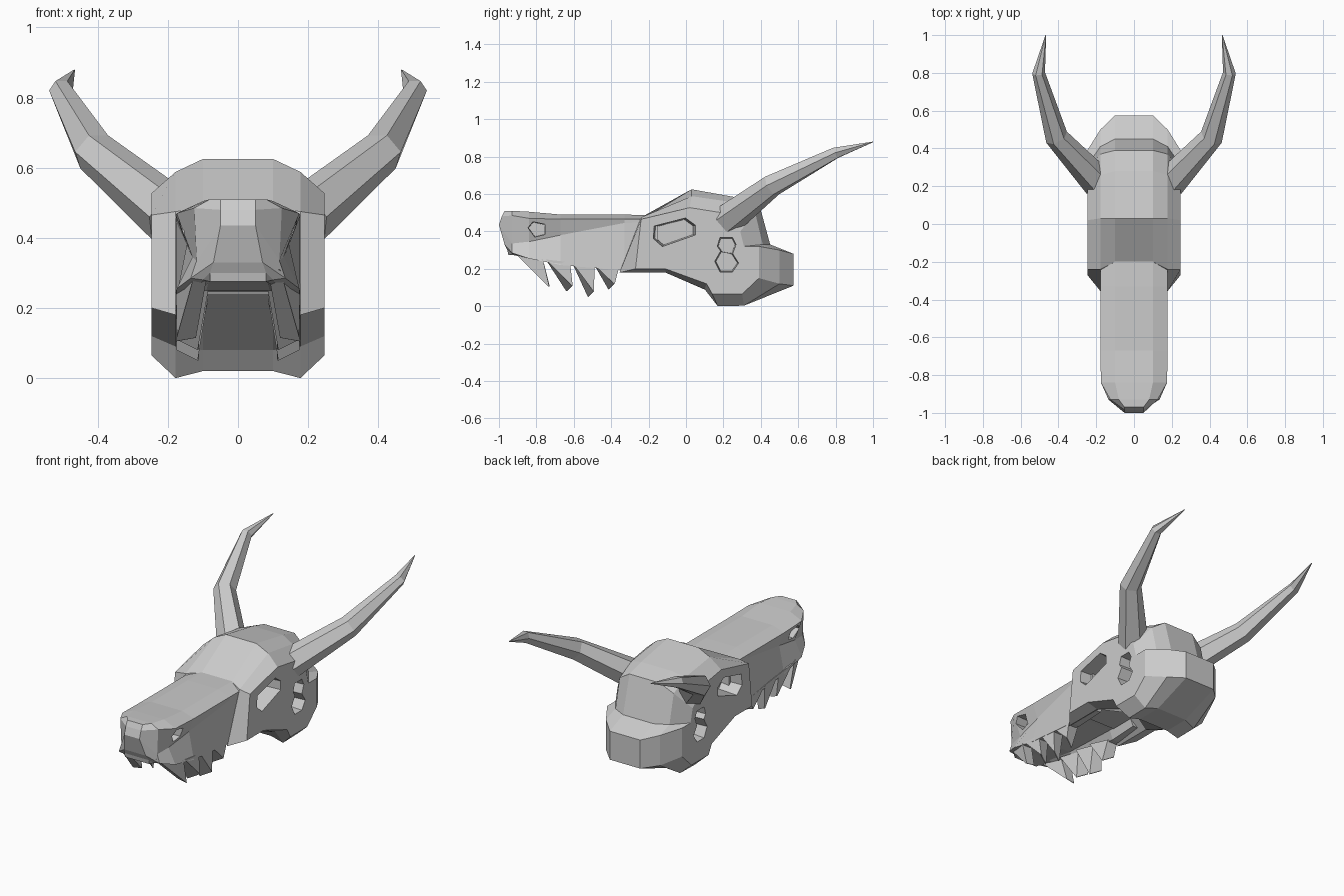
import bpy, bmesh, math
from mathutils import Vector

if "Cube" in bpy.data.objects:
    bpy.data.objects.remove(bpy.data.objects["Cube"])


def loft(name, rings, front_strip=False):
    """Skin closed rings of equal length, capping both ends."""
    bm = bmesh.new()
    vs = [[bm.verts.new(p) for p in r] for r in rings]
    n = len(rings[0])
    for a, b in zip(vs, vs[1:]):
        for i in range(n):
            j = (i + 1) % n
            bm.faces.new((a[i], a[j], b[j], b[i]))
    bm.faces.new(vs[0])
    if front_strip:
        for i in range(n // 2 - 1):
            bm.faces.new((vs[-1][i], vs[-1][i + 1], vs[-1][n - 2 - i], vs[-1][n - 1 - i]))
    else:
        bm.faces.new(vs[-1])
    bmesh.ops.recalc_face_normals(bm, faces=bm.faces)
    me = bpy.data.meshes.new(name)
    bm.to_mesh(me)
    bm.free()
    ob = bpy.data.objects.new(name, me)
    bpy.context.collection.objects.link(ob)
    return ob


def carve(ob, outline, x_out, x_in, shrink=0.85):
    """Cut a tapering recess with a side-view outline into both sides."""
    cy = sum(p[0] for p in outline) / len(outline)
    cz = sum(p[1] for p in outline) / len(outline)
    for s in (-1, 1):
        outer = [(s * x_out, y, z) for y, z in outline]
        inner = [(s * x_in, cy + (y - cy) * shrink, cz + (z - cz) * shrink) for y, z in outline]
        cutter = loft("cutter", [outer, inner])
        cutter.hide_render = True
        mod = ob.modifiers.new("recess", 'BOOLEAN')
        mod.operation = 'DIFFERENCE'
        mod.solver = 'EXACT'
        mod.object = cutter
        bpy.context.view_layer.objects.active = ob
        bpy.ops.object.modifier_apply(modifier=mod.name)
        bpy.data.objects.remove(cutter)


# Cranium: side profiles (y, z) at three half-widths
centre = [(-.2, .485), (.03, .625), (.28, .58), (.39, .55), (.45, .33), (.575, .28),
          (.575, .11), (.33, .02), (.17, .02), (.12, .08), (-.1, .24), (-.3, .24)]
middle = [(-.24, .475), (.03, .588), (.26, .555), (.37, .50), (.41, .33), (.5, .30),
          (.5, .12), (.31, .003), (.17, 0), (.1, .09), (-.11, .18), (-.355, .18)]
side = [(-.24, .465), (.02, .527), (.19, .5), (.29, .40), (.31, .32), (.39, .32),
        (.39, .15), (.3, .065), (.14, .065), (.11, .12), (-.11, .2), (-.27, .2)]
columns = [(-.247, side), (-.178, middle), (-.1, centre), (.1, centre), (.178, middle), (.247, side)]
cranium = loft("cranium", [[(x, y, z) for y, z in prof] for x, prof in columns])

# Eye sockets and paired temple openings
carve(cranium, [(-.175, .43), (0, .475), (.055, .435), (.055, .38), (-.13, .315), (-.18, .36)], .3, .13)
carve(cranium, [(.18, .37), (.25, .37), (.27, .33), (.25, .275), (.19, .285), (.165, .32)], .3, .14)
carve(cranium, [(.19, .31), (.25, .285), (.285, .23), (.25, .18), (.18, .18), (.15, .24)], .3, .16)


# Snout: half sections from roof ridge down the cheek and up into the palate
def section(half):
    return half + [(-x, y, z) for x, y, z in reversed(half)]


stations = [
    (-.15, [(.1, .485), (.178, .465), (.178, .45), (.178, .2), (.12, .2), (.1, .24)]),
    (-.33, [(.1, .49), (.178, .465), (.176, .445), (.178, .19), (.12, .19), (.1, .245)]),
    (-.67, [(.1, .49), (.178, .465), (.146, .38), (.178, .22), (.13, .22), (.09, .25)]),
    (-.84, [(.1, .505), (.175, .47), (.13, .345), (.175, .255), (.12, .255), (.085, .27)]),
    (-.93, [(.08, .51), (.125, .485), (.118, .335), (.135, .285), (.1, .28), (.08, .275)]),
]
rings = [section([(x, y, z) for x, z in h]) for y, h in stations]
rings.append(section([(.05, -.97, .51), (.05, -.985, .48), (.05, -1, .435),
                      (.07, -.97, .33), (.08, -.955, .30), (.08, -.95, .275)]))
snout = loft("snout", rings, front_strip=True)

# Nostrils
carve(snout, [(-.85, .42), (-.82, .455), (-.75, .44), (-.75, .38), (-.81, .365)], .25, .09)

# Teeth: front y, front z, rear y, rear z of the base, then tip y, z
teeth = [(-.94, .31, -.765, .25, -.735, .095),
         (-.75, .25, -.62, .235, -.64, .08),
         (-.61, .235, -.49, .22, -.525, .05),
         (-.49, .22, -.36, .2, -.415, .09)]
for s in (-1, 1):
    for k, (y0, z0, y1, z1, yt, zt) in enumerate(teeth):
        xf = .12 if k == 0 else .177
        base = [(s * xf, y0, z0), (s * .177, y1, z1), (s * .11, y1, z1), (s * .085, y0, z0)]
        tip = [(s * .175, yt + .03, zt + .03), (s * .172, yt + .034, zt + .03),
               (s * .112, yt + .004, zt), (s * .115, yt, zt)]
        if k == 0:
            tip = [(s * .178, yt, zt + .01), (s * .174, yt + .004, zt + .01),
                   (s * .12, yt + .004, zt + .02), (s * .12, yt, zt + .02)]
        loft("tooth", [base, tip])

# Horns: six-sided sweep tapering along a bent path
path = [Vector(p) for p in [(.19, .22, .46), (.41, .46, .645), (.505, .80, .82), (.467, .999, .878)]]
radii = [.085, .062, .034, .002]
for s in (-1, 1):
    horn = []
    for i, (p, r) in enumerate(zip(path, radii)):
        t = (path[min(i + 1, 3)] - path[max(i - 1, 0)]).normalized()
        u = t.cross(Vector((0, 0, 1))).normalized()
        w = u.cross(t)
        ring = [p + r * (math.cos(a) * u + math.sin(a) * w)
                for a in (j * math.tau / 6 for j in range(6))]
        horn.append([(s * q.x, q.y, q.z) for q in ring])
    loft("horn", horn)
